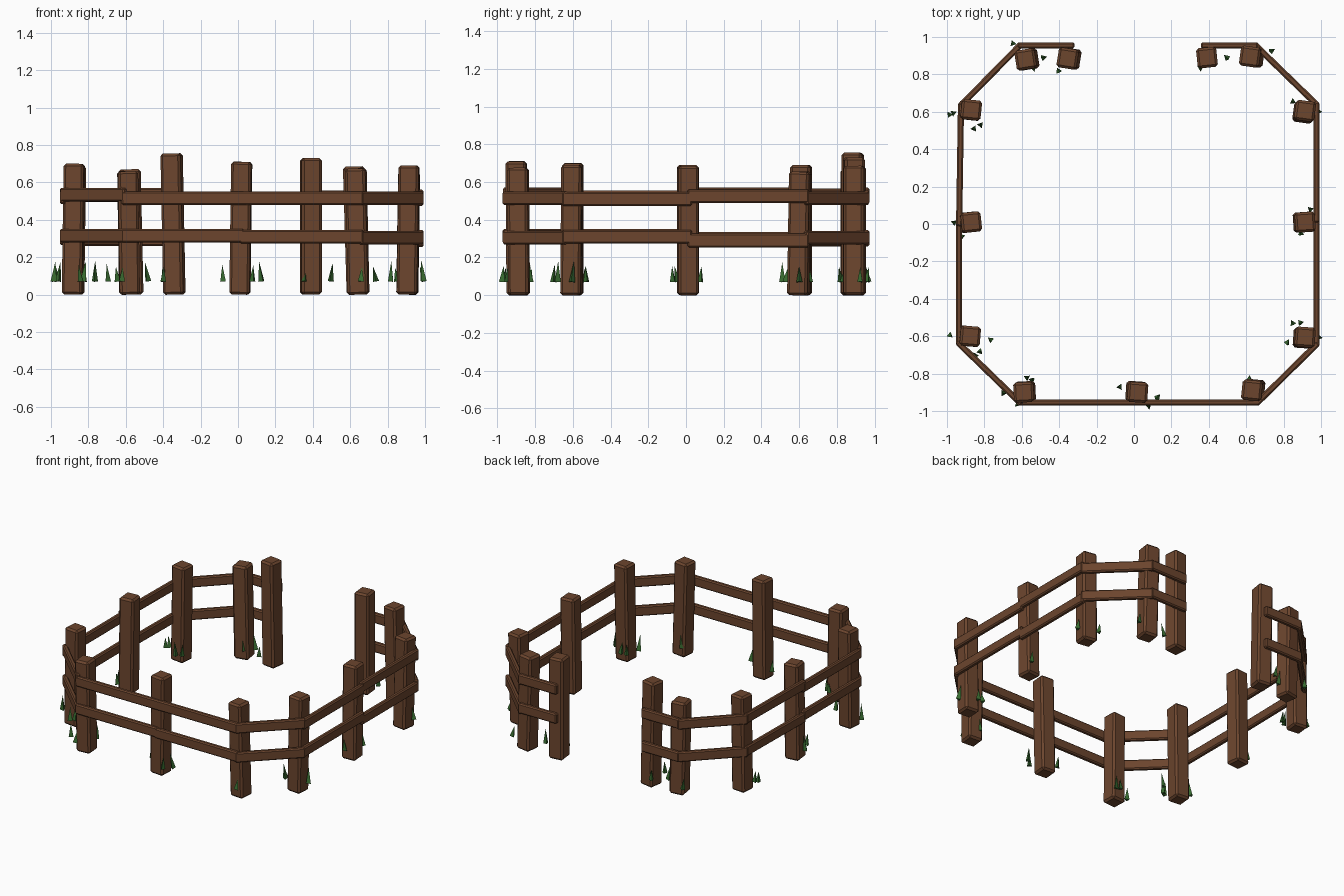
import bpy
import math
import random
from mathutils import Vector, Matrix

random.seed(4)
cube = bpy.data.objects.get("Cube")
if cube:
    bpy.data.objects.remove(cube, do_unlink=True)


def make_material(name, colour):
    mat = bpy.data.materials.new(name)
    mat.use_nodes = True
    mat.diffuse_color = (*colour, 1)
    mat.node_tree.nodes["Principled BSDF"].inputs["Base Color"].default_value = (*colour, 1)
    return mat


wood = make_material("brown wood", (0.15, 0.06, 0.027))
green = make_material("grass green", (0.04, 0.15, 0.03))


def beam(name, start, end, width, depth, yaw, chamfer):
    """Chamfered box running from start to end along its local z axis."""
    start, end = Vector(start), Vector(end)
    axis = end - start
    bpy.ops.mesh.primitive_cube_add(size=1)
    obj = bpy.context.object
    obj.name = name
    obj.data.transform(Matrix.Diagonal((width, depth, axis.length, 1)))
    # Local y stays vertical for rails, local x follows the yaw for posts
    if abs(axis.z) > abs(axis.x) + abs(axis.y):
        turn = Vector((0, 0, 1)).rotation_difference(axis).to_matrix().to_4x4()
        turn = turn @ Matrix.Rotation(math.radians(yaw), 4, "Z")
    else:
        z = axis.normalized()
        x = Vector((0, 0, 1)).cross(z).normalized()
        turn = Matrix((x, z.cross(x), z)).transposed().to_4x4()
    obj.matrix_world = Matrix.Translation((start + end) / 2) @ turn
    bevel = obj.modifiers.new("chamfer", "BEVEL")
    bevel.width = chamfer
    bevel.segments = 1
    obj.data.materials.append(wood)
    return obj


# Posts: x, y, height, lean in x, lean in y, yaw in degrees
posts = [
    (-.58, .88, .67, -.015, 0, 9), (-.355, .885, .755, -.015, 0, -9),
    (.39, .89, .73, 0, 0, 6), (.62, .895, .685, -.02, 0, -8),
    (-.87, .61, .69, .01, 0, -6), (.915, .605, .655, .01, .01, -8),
    (-.87, .01, .69, .01, 0, 6), (.915, .01, .685, .01, 0, 4),
    (-.875, -.6, .7, .01, 0, -5), (.915, -.605, .69, .01, .005, -4),
    (-.59, -.9, .66, -.01, -.005, 3), (.02, -.9, .71, .01, -.005, -4),
    (.63, -.89, .675, -.015, -.005, -6),
]
for x, y, height, dx, dy, yaw in posts:
    beam("post", (x - dx, y - dy, 0), (x, y, height), .108, .108, yaw, .013)

# Rails: path around the pen, open at the back, with both heights per span
path = [(-.33, .955), (-.61, .955), (-.925, .635), (-.935, 0), (-.935, -.64),
        (-.61, -.955), (.02, -.955), (.66, -.955), (.975, -.645), (.975, .02),
        (.975, .64), (.65, .955), (.37, .955)]
heights = [(.535, .295), (.53, .295), (.535, .3), (.52, .315), (.535, .315),
           (.515, .315), (.515, .31), (.515, .305), (.51, .31), (.525, .29),
           (.515, .305), (.52, .31)]
for a, b, levels in zip(path, path[1:], heights):
    for name, z in zip(("upper_rail", "lower_rail"), levels):
        start, end = Vector((*a, z)), Vector((*b, z))
        overlap = (end - start).normalized() * .012
        beam(name, start - overlap, end + overlap, .033, .072, 0, .008)

# Grass: slim three-sided blades in tufts around the posts
tufts = [
    (-.97, .595), (-.985, .58), (-.86, .51), (-.82, .535), (-.955, .01),
    (-.92, -.07), (-.98, -.6), (-.85, -.7), (-.82, -.68), (-.765, -.625),
    (-.7, -.905), (-.62, -.96), (-.57, -.82), (-.545, -.83), (-.08, -.87),
    (.08, -.97), (.12, -.93), (.62, -.83), (.66, -.95), (.82, -.64),
    (.85, -.535), (.885, -.53), (.94, .08), (.89, -.055), (.845, .655),
    (.98, .6), (.73, .925), (.5, .885), (.36, .84), (-.49, .89),
    (-.4, .815), (-.4, .965), (-.54, .83), (-.65, .96), (.985, -.6),
]
for x, y in tufts:
    height = random.uniform(.07, .115)
    bpy.ops.mesh.primitive_cone_add(vertices=3, radius1=.019, radius2=0, depth=height,
                                    location=(x, y, .07 + height / 2),
                                    rotation=(random.uniform(-.15, .15),
                                              random.uniform(-.15, .15),
                                              random.uniform(0, 6)))
    blade = bpy.context.object
    blade.name = "grass_blade"
    blade.data.materials.append(green)
